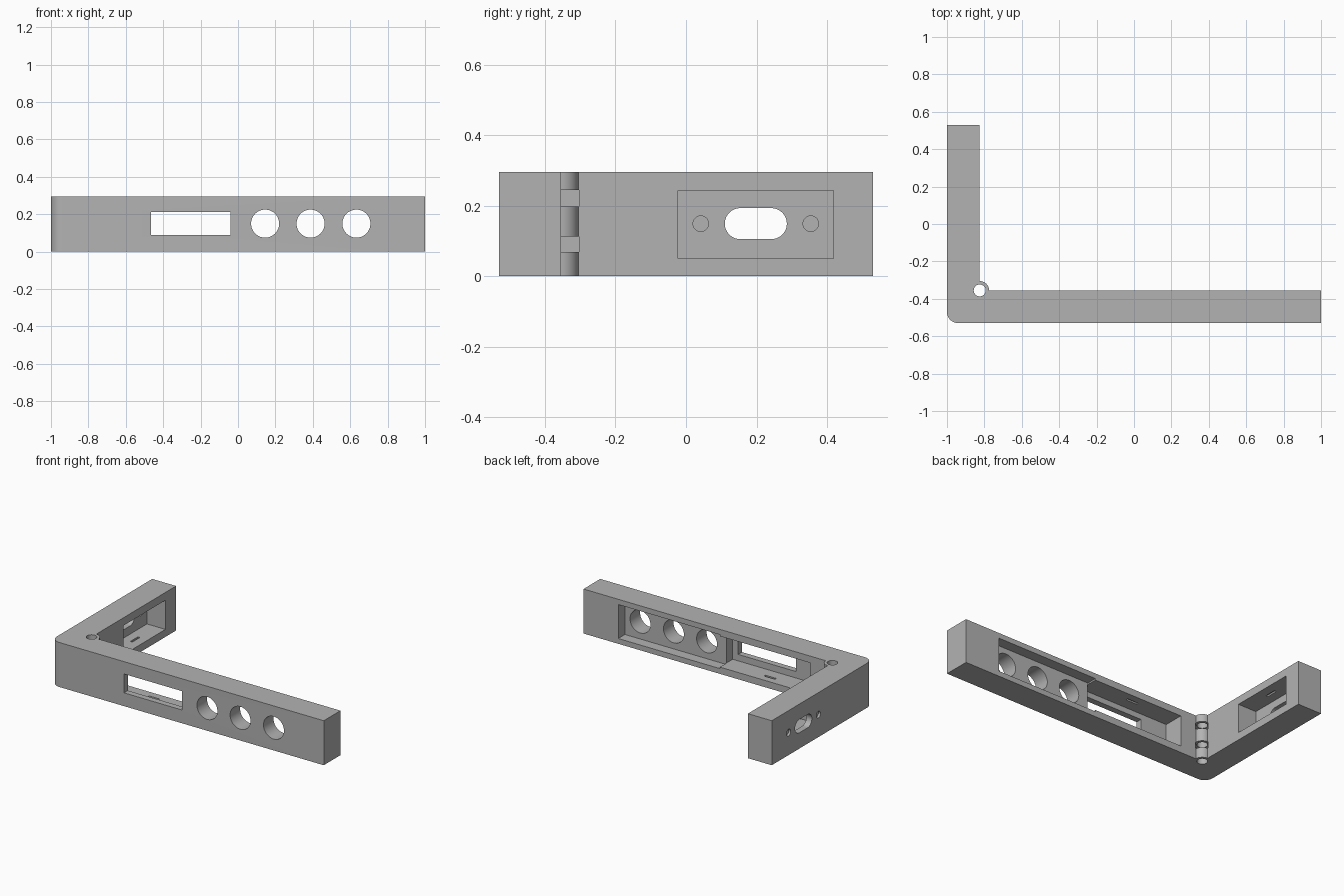
import bpy, bmesh, math
from mathutils import Matrix, Vector

if "Cube" in bpy.data.objects:
    bpy.data.objects.remove(bpy.data.objects["Cube"], do_unlink=True)

HEIGHT = 0.295
MID = HEIGHT / 2
PIVOT = (-0.825, -0.355)

grey = bpy.data.materials.new("mid grey")
grey.use_nodes = True
colour = (0.45, 0.45, 0.45, 1)
grey.diffuse_color = colour
grey.node_tree.nodes["Principled BSDF"].inputs["Base Color"].default_value = colour


def finish(name, bm):
    bmesh.ops.recalc_face_normals(bm, faces=bm.faces)
    mesh = bpy.data.meshes.new(name)
    bm.to_mesh(mesh)
    bm.free()
    mesh.materials.append(grey)
    ob = bpy.data.objects.new(name, mesh)
    bpy.context.collection.objects.link(ob)
    return ob


def prism(name, outline, z0, z1):
    bm = bmesh.new()
    face = bm.faces.new([bm.verts.new((x, y, z0)) for x, y in outline])
    new = bmesh.ops.extrude_face_region(bm, geom=[face])["geom"]
    bmesh.ops.translate(bm, vec=(0, 0, z1 - z0),
                        verts=[v for v in new if isinstance(v, bmesh.types.BMVert)])
    return finish(name, bm)


def box(name, x, y, z):
    return prism(name, [(x[0], y[0]), (x[1], y[0]), (x[1], y[1]), (x[0], y[1])], *z)


def cylinder(name, centre, radius, depth, axis="Z", sides=48):
    bm = bmesh.new()
    turn = {"X": Matrix.Rotation(math.pi / 2, 4, "Y"),
            "Y": Matrix.Rotation(math.pi / 2, 4, "X"), "Z": Matrix()}[axis]
    bmesh.ops.create_cone(bm, cap_ends=True, segments=sides, radius1=radius,
                          radius2=radius, depth=depth,
                          matrix=Matrix.Translation(Vector(centre)) @ turn)
    return finish(name, bm)


def combine(tool, operation="DIFFERENCE"):
    mod = frame.modifiers.new(tool.name, "BOOLEAN")
    mod.operation, mod.solver, mod.object = operation, "EXACT", tool
    tool.hide_render = True
    bpy.context.view_layer.update()
    shape = bpy.data.meshes.new_from_object(
        frame.evaluated_get(bpy.context.evaluated_depsgraph_get()))
    frame.modifiers.clear()
    frame.data = shape
    bpy.data.objects.remove(tool, do_unlink=True)


# L-shaped frame with a rounded outer corner
R = 0.06
outline = [(-1 + R - R * math.cos(a), -0.53 + R - R * math.sin(a))
           for a in [math.pi / 2 * i / 12 for i in range(13)]]
outline += [(1, -0.53), (1, PIVOT[1]), PIVOT, (PIVOT[0], 0.53), (-1, 0.53)]
frame = prism("bracket_frame", outline, 0, HEIGHT)

# Hinge barrel, split into three knuckles, with a pin hole
combine(cylinder("hinge_barrel", (*PIVOT, MID), 0.05, HEIGHT), "UNION")
for gap in ((0.068, 0.113), (0.198, 0.245)):
    combine(box("knuckle_gap", [PIVOT[0] - 0.05, PIVOT[0] + 0.052],
                [PIVOT[1] - 0.05, PIVOT[1] + 0.052], gap))
combine(cylinder("pin_hole", (*PIVOT, MID), 0.032, 1))

# Long arm: shallow and deep pockets open to the back
combine(box("shallow_pocket", (0, 0.745), (-0.425, -0.3), (0.035, 0.26)))
combine(box("deep_pocket", (-0.66, 0.001), (-0.49, -0.3), (0.045, 0.25)))

# Display window and three round openings
combine(box("window", (-0.465, -0.04), (-0.6, -0.45), (0.088, 0.213)))
for x in (0.145, 0.388, 0.633):
    combine(cylinder("round_opening", (x, -0.5, 0.15), 0.075, 0.2, "Y"))

# Short arm: pocket open to the inside
combine(box("side_pocket", (-0.96, -0.8), (-0.022, 0.418), (0.05, 0.243)))

# Rounded slot through the outer wall, with a shallow screw hole at each end
SLOT_Y, SLOT_R = 0.198, 0.044
combine(box("slot_middle", (-1.1, -0.9), (SLOT_Y - SLOT_R, SLOT_Y + SLOT_R),
            (0.149 - SLOT_R, 0.149 + SLOT_R)))
for side in (-1, 1):
    combine(cylinder("slot_end", (-1, SLOT_Y + side * SLOT_R, 0.149), SLOT_R, 0.2, "X"))
    for x in (-1, -0.96):
        combine(cylinder("screw_hole", (x, SLOT_Y + side * 0.156, 0.149), 0.022, 0.03, "X", 32))

# Latch grooves in the floors and ceilings of the deep pockets
for low, high in ((0.035, 0.06), (0.235, 0.26)):
    combine(box("long_latch", (-0.37, -0.29), (-0.418, -0.403), (low, high)))
for low, high in ((0.04, 0.06), (0.235, 0.253)):
    combine(box("side_latch", (-0.9, -0.885), (0.158, 0.238), (low, high)))

# Smooth the curved walls and keep the edges crisp
bpy.ops.object.select_all(action="DESELECT")
frame.select_set(True)
bpy.context.view_layer.objects.active = frame
bpy.ops.object.shade_smooth_by_angle(angle=math.radians(30))
